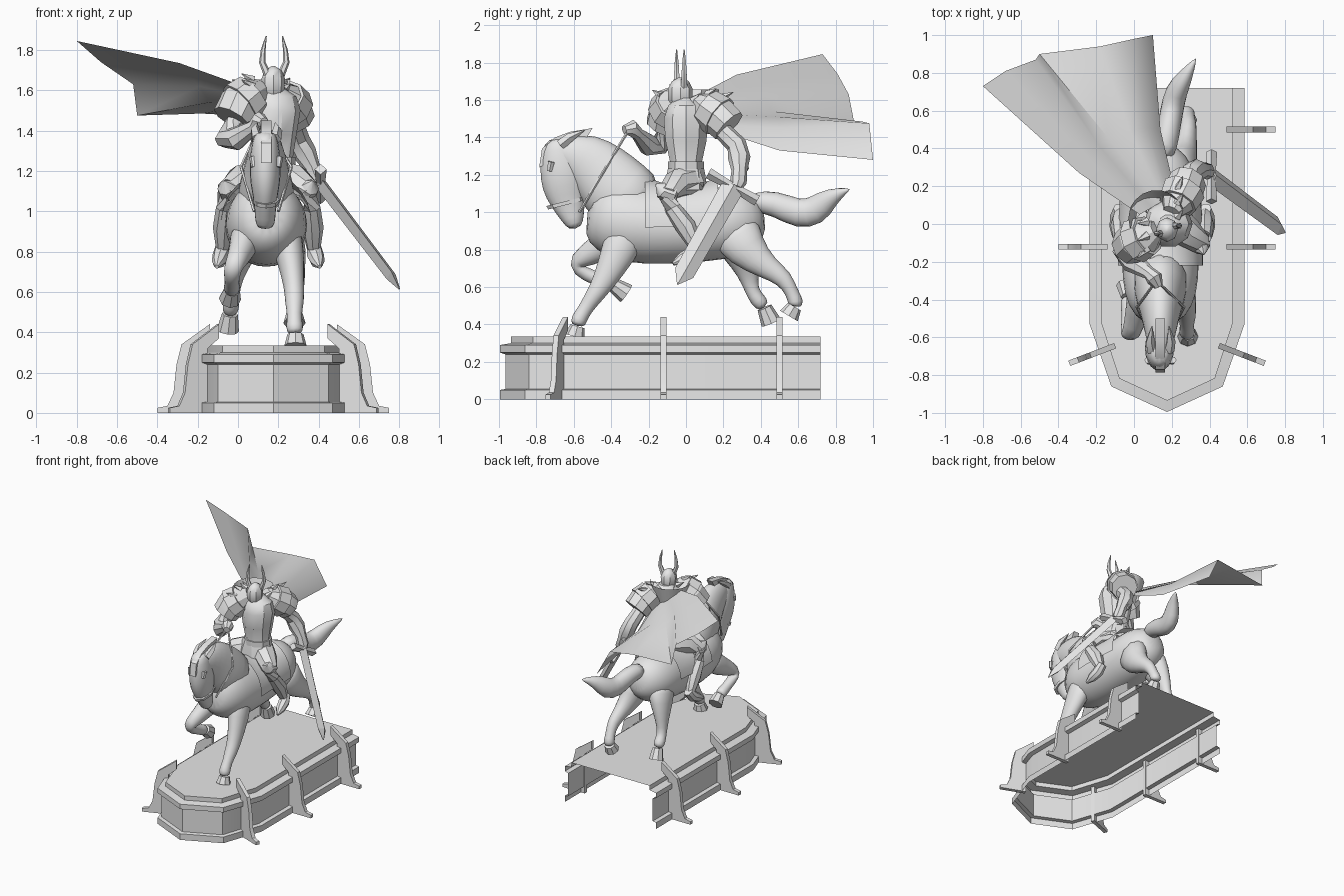
import bpy, bmesh, math
from math import sin, cos, pi, radians
from mathutils import Vector, Matrix

if "Cube" in bpy.data.objects:
    bpy.data.objects.remove(bpy.data.objects["Cube"], do_unlink=True)

stone = bpy.data.materials.new("grey stone")
stone.use_nodes = True
stone.diffuse_color = (.8, .8, .8, 1)
stone.node_tree.nodes["Principled BSDF"].inputs["Base Color"].default_value = (.8, .8, .8, 1)


def finish(name, bm, angle=35, subdivide=0):
    """Turn a bmesh into a named, shaded object."""
    bmesh.ops.recalc_face_normals(bm, faces=bm.faces)
    mesh = bpy.data.meshes.new(name)
    bm.to_mesh(mesh)
    bm.free()
    mesh.materials.append(stone)
    mesh.shade_smooth()
    mesh.set_sharp_from_angle(angle=radians(angle))
    obj = bpy.data.objects.new(name, mesh)
    bpy.context.collection.objects.link(obj)
    if subdivide:
        mod = obj.modifiers.new("Rounding", "SUBSURF")
        mod.levels = mod.render_levels = subdivide
    return obj


def grid(bm, rows, closed=False):
    """Skin rows of points with quads and return the vertex rows."""
    rows = [[bm.verts.new(p) for p in row] for row in rows]
    for a, b in zip(rows, rows[1:]):
        count = len(a)
        for i in range(count if closed else count - 1):
            j = (i + 1) % count
            bm.faces.new((a[i], a[j], b[j], b[i]))
    return rows


def tube(name, rings, sides=8, ref=(1, 0, 0), caps=True, angle=35, subdivide=0):
    """Loft elliptical rings (x, y, z, half width[, half depth]) along a path."""
    bm = bmesh.new()
    pts = [Vector(r[:3]) for r in rings]
    rows = []
    for i, r in enumerate(rings):
        t = (pts[min(i + 1, len(pts) - 1)] - pts[max(i - 1, 0)]).normalized()
        side = Vector(ref)
        side = (side - t * side.dot(t)).normalized()
        up = t.cross(side)
        turn = [2 * pi * k / sides for k in range(sides)]
        rows.append([pts[i] + side * r[3] * cos(a) + up * r[-1] * sin(a) for a in turn])
    rows = grid(bm, rows, closed=True)
    if caps:
        bm.faces.new(rows[0])
        bm.faces.new(rows[-1])
    return finish(name, bm, angle, subdivide)


def sheet(name, rows, angle=35):
    bm = bmesh.new()
    grid(bm, rows)
    return finish(name, bm, angle)


def prism(name, outline, thick, matrix):
    """Extrude a flat outline evenly to both sides of its plane."""
    bm = bmesh.new()
    rows = grid(bm, [[matrix @ Vector((u, s * thick / 2, v)) for u, v in outline]
                     for s in (-1, 1)], closed=True)
    bm.faces.new(rows[0])
    bm.faces.new(rows[1])
    return finish(name, bm, 25)


def mirror(rings, centre):
    return [(2 * centre - r[0], *r[1:]) for r in rings]


def organic(name, rings, sides=10, **kw):
    return tube(name, rings, sides, angle=180, subdivide=1, **kw)


# Plinth: moulded wall swept round an open-backed plan, with a flat top
MID = .175


def plan(inset):
    half = [(.41 - inset, .72), (.41 - inset, -.53 + inset * .2),
            (.295 - inset * .7, -.86 + inset * .7)]
    return ([(MID - x, y) for x, y in half] + [(MID, -.995 + inset)]
            + [(MID + x, y) for x, y in reversed(half)])


bm = bmesh.new()
moulding = [(0, 0), (0, .05), (.03, .055), (.03, .24), (0, .25), (0, .29), (.06, .3), (.06, .335)]
rows = grid(bm, [[(x, y, z) for x, y in plan(d)] for d, z in moulding])
bm.faces.new(rows[-1])
finish("plinth", bm, 20)

# Buttresses: three curved brackets on each side
bracket = [(-.1, .44), (-.1, .37), (-.04, .32), (-.04, .25), (-.04, 0), (.16, 0), (.16, .025),
           (.11, .035), (.08, .1), (.065, .24), (.04, .34), (-.03, .39)]
for label, x, y, yaw in (("rear", .59, .5, 0), ("middle", .59, -.12, 0), ("front", .543, -.68, -21)):
    for side, px, turn in (("left", x, yaw), ("right", 2 * MID - x, 180 - yaw)):
        place = Matrix.Translation((px, y, 0)) @ Matrix.Rotation(radians(turn), 4, "Z")
        prism(f"{label}_{side}_buttress", bracket, .03, place)

# Horse body, neck, head and tail
HX = .14
body = [(.42, .98, .06, .07), (.37, .97, .14, .15), (.25, .95, .2, .2), (.1, .93, .2, .2),
        (-.1, .92, .21, .205), (-.3, .94, .21, .225), (-.43, .98, .18, .2), (-.53, 1, .1, .13)]
organic("horse_body", [(HX, *r) for r in body], 14)
neck = [(-.22, 1, .16, .2), (-.36, 1.1, .145, .21), (-.46, 1.22, .11, .18),
        (-.55, 1.29, .09, .15), (-.65, 1.32, .07, .1), (-.72, 1.33, .04, .05)]
organic("horse_neck", [(HX, *r) for r in neck], 12)
head = [(-.68, 1.4, .05, .06), (-.68, 1.34, .07, .1), (-.66, 1.24, .085, .13), (-.65, 1.14, .08, .13),
        (-.63, 1.05, .058, .1), (-.605, .97, .055, .065), (-.59, .91, .045, .04)]
organic("horse_head", [(HX - .005, *r) for r in head])
organic("horse_tail", [(.15, .34, 1.06, .07, .06), (.18, .48, 1.05, .065, .07),
                       (.2, .6, .985, .065, .085), (.22, .7, 1.005, .065, .09),
                       (.27, .78, 1.09, .045, .05), (.33, .88, 1.125, .004)])
crest = [(-.3, 1.24), (-.4, 1.35), (-.53, 1.4), (-.5, 1.45), (-.62, 1.43), (-.7, 1.4),
         (-.77, 1.34), (-.785, 1.24), (-.7, 1.28), (-.55, 1.3)]
prism("mane", crest, .05, Matrix.Translation((HX, 0, 0)) @ Matrix.Rotation(pi / 2, 4, "Z"))
for label, s in (("left", 1), ("right", -1)):
    x = HX + s * .045
    tube(f"{label}_ear", [(x, -.67, 1.36, .03), (x + s * .01, -.62, 1.4, .025), (x, -.54, 1.44, .002)], 5)
    tube(f"{label}_eye_ridge", [(x + s * .02, -.72, 1.27, .02), (x + s * .015, -.73, 1.22, .015)], 6)

# Horse legs, each ending in a flared hoof
legs = {
    "left_foreleg": [(.22, -.3, .94, .1, .13), (.26, -.36, .78, .075, .1), (.28, -.45, .61, .05, .06),
                     (.28, -.49, .555, .052, .052), (.28, -.54, .48, .035, .038),
                     (.28, -.575, .425, .047), (.285, -.58, .39, .038)],
    "right_foreleg": [(.05, -.33, .92, .1, .12), (.02, -.46, .8, .065, .075), (-.02, -.6, .735, .05, .055),
                      (-.03, -.58, .69, .045, .045), (-.03, -.48, .645, .035), (-.03, -.42, .62, .046),
                      (-.03, -.385, .61, .038)],
    "left_hind_leg": [(.22, .24, .94, .11, .17), (.26, .32, .79, .085, .115), (.28, .44, .7, .055, .065),
                      (.29, .53, .645, .045, .05), (.285, .565, .57, .036), (.28, .59, .52, .046),
                      (.28, .58, .495, .038)],
    "right_hind_leg": [(.06, .24, .93, .11, .16), (.01, .3, .78, .075, .105), (-.02, .335, .67, .045, .06),
                       (-.03, .35, .58, .036), (-.035, .385, .53, .046), (-.04, .42, .49, .038)],
}
soles = {"left_foreleg": (.285, -.595, .335), "right_foreleg": (-.04, -.32, .565),
         "left_hind_leg": (.28, .55, .445), "right_hind_leg": (-.05, .455, .41)}
for name, rings in legs.items():
    organic(name, rings)
    tube(name + "_hoof", [(*rings[-1][:3], .04), (*soles[name], .055)], 8)

# Saddle: the upper part of a shell just over the horse's back
arc = [radians(-5 + 15 * k) for k in range(13)]
sheet("saddle", [[(HX + w * cos(a), y, .94 + h * sin(a)) for a in arc]
                 for y, w, h in ((-.22, .225, .25), (-.12, .225, .215), (.06, .22, .215), (.17, .215, .24))])
tube("noseband", [(HX, -.64, 1.06, .066, .11), (HX, -.635, 1.04, .064, .105)], 8)

# Rider torso, belt, skirt and helmet
RX = .18
tube("torso", [(RX, 0, z, a, b) for z, a, b in (
    (1.15, .11, .1), (1.25, .09, .085), (1.38, .11, .115), (1.5, .13, .125), (1.57, .11, .1),
    (1.61, .05, .05))], 10)
tube("skirt", [(RX - .01, 0, z, a, b) for z, a, b in (
    (1.27, .095, .09), (1.2, .13, .105), (1.12, .165, .115))], 9, angle=20, caps=False)
tube("belt", [(RX, 0, z, .105, .1) for z in (1.23, 1.27)], 10)
tube("helmet", [(RX - .005, -.03, z, a, b) for z, a, b in (
    (1.56, .035, .04), (1.6, .055, .065), (1.66, .058, .065), (1.7, .04, .045), (1.72, .008, .01))])
for s, label in ((1, "left"), (-1, "right")):
    tube(f"{label}_horn", [(RX + s * dx, -.03 + s * .02, z, r) for dx, z, r in (
        (.03, 1.67, .02), (.06, 1.74, .016), (.055, 1.8, .012), (.04, 1.87, .003))], 6)

# Raised collar round the back of the neck
sheet("collar", [[(.12 + r * cos(a), .03 + r * sin(a), z)
                  for a in [radians(20 + 20 * k) for k in range(10)]]
                 for r, z in ((.11, 1.52), (.15, 1.655))])

# Arms, layered shoulder guards and spikes
UP = (0, 0, 1)
tube("left_arm", [(.25, .1, 1.54, .06), (.28, .2, 1.43, .05), (.3, .27, 1.36, .055), (.33, .285, 1.29, .06),
                  (.365, .285, 1.22, .042), (.385, .28, 1.16, .045), (.4, .27, 1.13, .03)])
tube("right_arm", [(.08, -.06, 1.54, .06), (-.02, -.1, 1.43, .05), (-.06, -.14, 1.36, .055),
                   (-.01, -.2, 1.36, .06), (.08, -.26, 1.42, .035), (.11, -.29, 1.45, .045),
                   (.13, -.33, 1.44, .025)], ref=UP)
guards = {"left": [(.2, .06, 1.6, .05), (.23, .11, 1.56, .09), (.265, .18, 1.51, .105), (.285, .23, 1.46, .1)],
          "right": [(.12, -.03, 1.61, .05), (.07, -.06, 1.58, .095), (.01, -.09, 1.53, .11),
                    (-.03, -.12, 1.46, .1)]}
for label, rings in guards.items():
    tube(f"{label}_shoulder_guard", rings, 9, ref=UP, angle=20)
    size = rings[2][3]
    tube(f"{label}_shoulder_rim", [(*rings[1][:3], size), (*rings[2][:3], size + .012)], 9, ref=UP, angle=20)
    out = (Vector(rings[2][:3]) - Vector(rings[0][:3])).normalized()
    for k, (dy, dz) in enumerate(((-.07, .04), (0, .07), (.07, .05))):
        base = Vector(rings[1][:3]) + Vector((0, dy, dz))
        tip = base + out * .07 + Vector((0, dy * .3, .07))
        tube(f"{label}_spike_{k}", [(*base, .025), (*tip, .002)], 5, ref=(1, .3, 0))

# Rider legs and boots
leg = [(.2, .03, 1.16, .09), (.29, -.05, 1.15, .08), (.35, -.1, 1.1, .06), (.365, -.07, 1.02, .045),
       (.37, 0, .92, .055), (.375, .05, .82, .035)]
boot = [(.375, .08, .83, .035), (.385, .04, .78, .042), (.395, -.02, .75, .035), (.405, -.07, .725, .01)]
knee = [(.335, -.08, 1.1, .065), (.36, -.13, 1.12, .045), (.37, -.16, 1.15, .005)]
for part, rings in (("leg", leg), ("boot", boot), ("knee_guard", knee)):
    tube("left_" + part, rings, ref=UP if part == "leg" else (1, 0, 0))
    tube("right_" + part, mirror(rings, .15), ref=UP if part == "leg" else (1, 0, 0))

# Reins from the hand round the neck to both sides of the bit
for s, label in ((1, "left"), (-1, "right")):
    tube(f"{label}_rein", [(.12, -.3, 1.45, .008), (HX + s * .125, -.44, 1.22, .008),
                           (HX + s * .06, -.57, 1, .008)], 5)

# Sword: flat tapered blade, crossguard, grip and pommel
flat = Vector((0, .87, -.49))
cross = Vector((.41, .25, 1.135))
tube("blade", [(*cross, .062, .03), (.76, -.01, .675, .055, .026), (.8, -.045, .615, .004)],
     4, ref=flat, angle=10)
tube("crossguard", [(*(cross + flat * d), r) for d, r in ((-.15, .03), (0, .022), (.15, .03))], 4, angle=10)
tube("grip", [(*cross, .02), (.345, .3, 1.225, .018), (.335, .31, 1.24, .03), (.32, .32, 1.26, .012)], 6)

# Cape: three rows from the shoulders to the wind-blown hem
hem = [(-.8, .73, 1.845), (-.68, .81, 1.74), (-.52, .87, 1.63), (-.5, .9, 1.475),
       (-.18, .94, 1.485), (0, .98, 1.475), (.1, 1, 1.28)]
middle = [(-.29, .27, 1.735), (-.25, .36, 1.68), (-.19, .42, 1.62), (-.14, .46, 1.54),
          (-.02, .49, 1.51), (.07, .51, 1.45), (.14, .5, 1.33)]
neckline = [Vector((.03, .05, 1.62)).lerp(Vector((.22, .16, 1.44)), k / 6) for k in range(7)]
sheet("cape", [neckline, middle, hem], 60)
